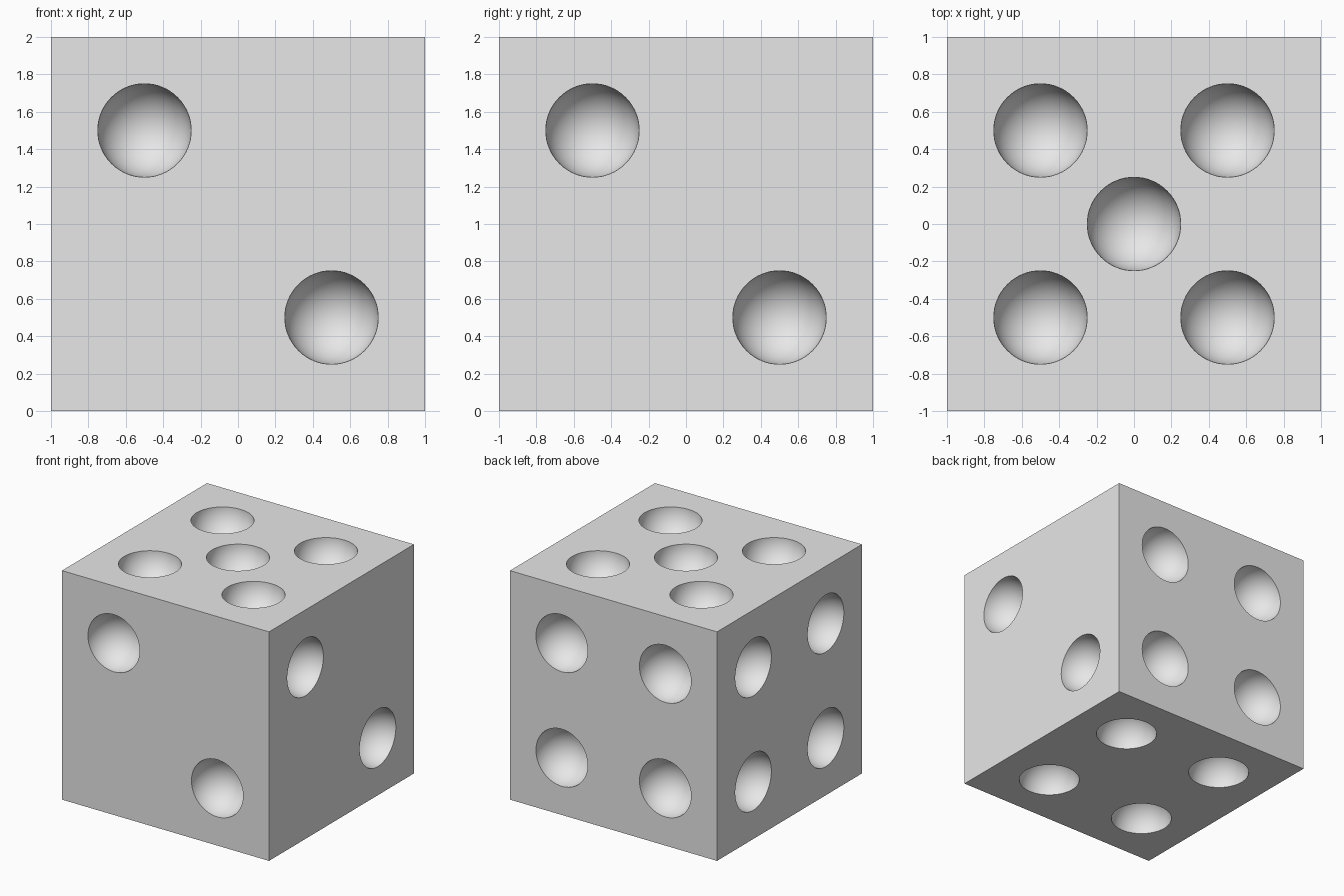
import bpy, bmesh
from mathutils import Matrix, Vector

if "Cube" in bpy.data.objects:
    bpy.data.objects.remove(bpy.data.objects["Cube"], do_unlink=True)

HALF, PIP_RADIUS, OFFSET = 1.0, 0.25, 0.5

grey = bpy.data.materials.new("light grey")
grey.use_nodes = True
grey.diffuse_color = (0.8, 0.8, 0.8, 1)
grey.node_tree.nodes["Principled BSDF"].inputs["Base Color"].default_value = (0.8, 0.8, 0.8, 1)


def add_object(name, bm):
    mesh = bpy.data.meshes.new(name)
    bm.to_mesh(mesh)
    bm.free()
    mesh.materials.append(grey)
    obj = bpy.data.objects.new(name, mesh)
    bpy.context.collection.objects.link(obj)
    return obj


# Pip patterns, in units of the pip offset
two = [(-1, 1), (1, -1)]
four = [(a, b) for a in (-1, 1) for b in (-1, 1)]
five = four + [(0, 0)]

# Each side: outward normal, horizontal direction, pattern
sides = [
    ((0, -1, 0), (1, 0, 0), two),    # front
    ((1, 0, 0), (0, 1, 0), two),     # +x side
    ((0, 0, 1), (1, 0, 0), five),    # top
    ((0, 1, 0), (-1, 0, 0), four),   # back
    ((-1, 0, 0), (0, -1, 0), four),  # -x side
    ((0, 0, -1), (1, 0, 0), four),   # bottom
]
centre = Vector((0, 0, HALF))

# Cube body
bm = bmesh.new()
bmesh.ops.create_cube(bm, size=2 * HALF, matrix=Matrix.Translation(centre))
die = add_object("die_body", bm)

# Spheres centred on the sides, to hollow out the pips
bm = bmesh.new()
for normal, across, pattern in sides:
    n, u = Vector(normal), Vector(across)
    v = n.cross(u)
    turn = n.to_track_quat('Z', 'Y').to_matrix().to_4x4()
    for a, b in pattern:
        place = Matrix.Translation(centre + n * HALF + (u * a + v * b) * OFFSET)
        bmesh.ops.create_uvsphere(bm, u_segments=64, v_segments=33,
                                  radius=PIP_RADIUS, matrix=place @ turn)
cutter = add_object("pip_cutter", bm)
cutter.hide_render = True

# Cut the pips
cut = die.modifiers.new("pips", 'BOOLEAN')
cut.operation = 'DIFFERENCE'
cut.solver = 'EXACT'
cut.object = cutter
bpy.ops.object.select_all(action='DESELECT')
bpy.context.view_layer.objects.active = die
die.select_set(True)
bpy.ops.object.modifier_apply(modifier=cut.name)
bpy.data.objects.remove(cutter, do_unlink=True)

# Smooth hollows, crisp rims
bpy.ops.object.shade_smooth_by_angle(angle=0.6)
